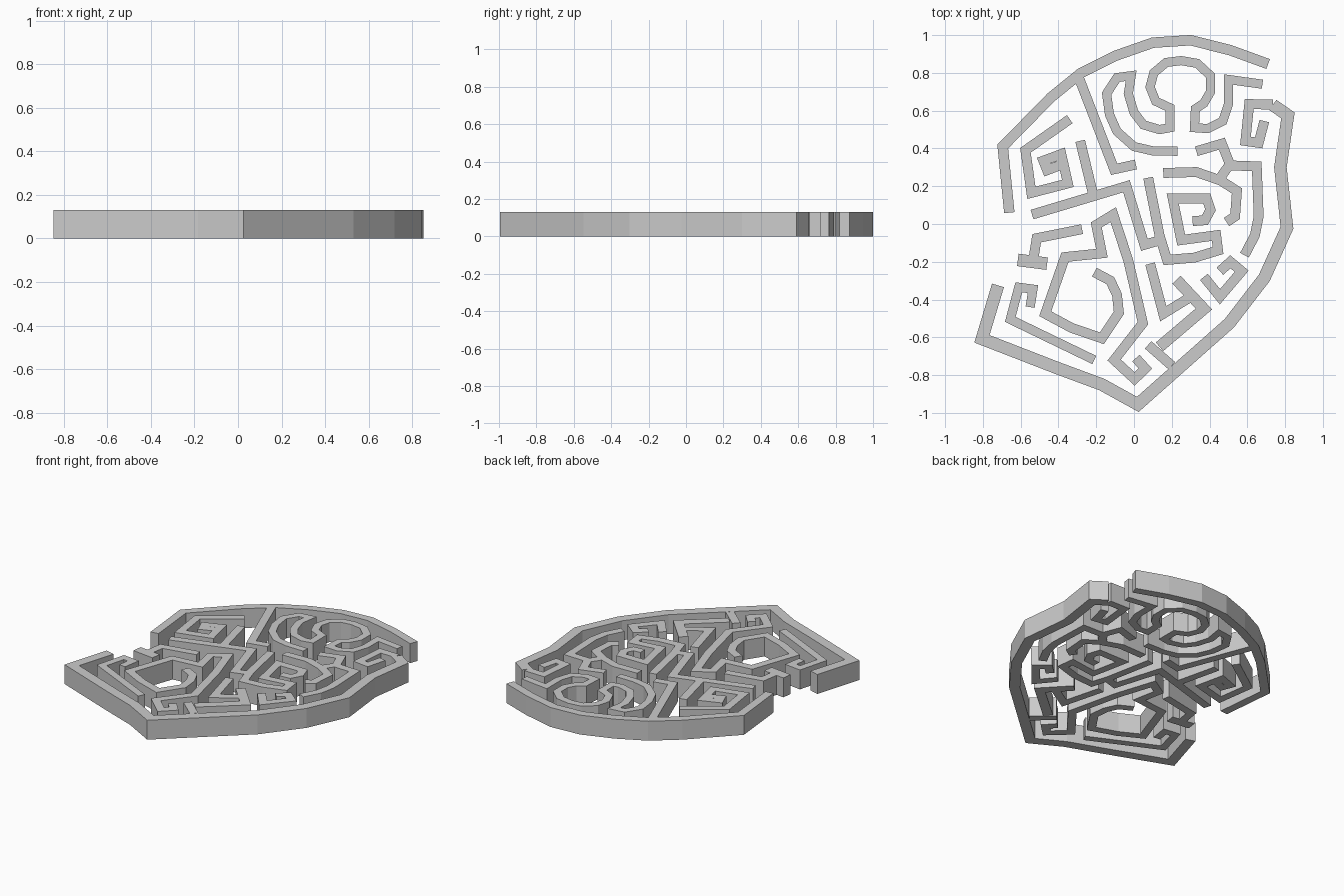
import bpy, bmesh
from mathutils import Vector

HEIGHT = 0.13


def wall(name, path, width=0.052):
    """Upright wall that follows a centre line, with mitred corners and square ends."""
    p = [Vector(q) for q in path]
    dirs = [(b - a).normalized() for a, b in zip(p, p[1:])]
    bm = bmesh.new()
    rings = []
    for i, q in enumerate(p):
        d0, d1 = dirs[max(i - 1, 0)], dirs[min(i, len(dirs) - 1)]
        n0, n1 = Vector((-d0.y, d0.x)), Vector((-d1.y, d1.x))
        m = (n0 + n1).normalized()
        off = m * (width / 2 / max(m.dot(n0), 0.4))
        a, b = q + off, q - off
        rings.append([bm.verts.new((v.x, v.y, z)) for v, z in
                      ((a, 0), (b, 0), (b, HEIGHT), (a, HEIGHT))])
    for r, s in zip(rings, rings[1:]):
        for k in range(4):
            bm.faces.new((r[k], r[(k + 1) % 4], s[(k + 1) % 4], s[k]))
    bm.faces.new(rings[0])
    bm.faces.new(rings[-1][::-1])
    bmesh.ops.recalc_face_normals(bm, faces=bm.faces)
    me = bpy.data.meshes.new(name)
    bm.to_mesh(me)
    bm.free()
    ob = bpy.data.objects.new(name, me)
    bpy.context.collection.objects.link(ob)
    return ob


# Outer boundary
wall("outer_wall_upper", [(-.66, .06), (-.695, .41), (-.44, .67), (-.28, .80), (-.10, .89),
                          (.10, .96), (.30, .973), (.51, .92), (.71, .847)], 0.055)
wall("outer_wall_lower", [(.735, .63), (.815, .575), (.775, .30), (.81, -.02), (.69, -.285),
                          (.505, -.525), (.02, -.955), (-.17, -.85), (-.40, -.765),
                          (-.805, -.608), (-.72, -.325)], 0.066)
wall("corner_spiral", [(.69, .545), (.66, .43), (.59, .44), (.61, .635), (.735, .632)])
wall("upper_spur", [(-.29, .77), (-.105, .29), (.01, .315)])
wall("lower_spur", [(.075, -.64), (.20, -.75)])

# Round chamber with its looping approach walls
wall("round_chamber", [(.23, .385), (.10, .387), (0, .41), (-.09, .49), (-.13, .58),
                       (-.145, .69), (-.09, .775), (-.015, .785), (-.03, .69), (0, .59),
                       (.05, .525), (.135, .50), (.19, .51), (.19, .615), (.115, .65),
                       (.085, .725), (.105, .80), (.17, .855), (.25, .865), (.335, .85),
                       (.405, .785), (.405, .70), (.37, .64), (.325, .61), (.32, .51),
                       (.39, .505), (.47, .545), (.50, .635), (.50, .765), (.68, .74)], 0.048)

# Left side
wall("left_spiral", [(-.34, .555), (-.575, .39), (-.543, .165), (-.35, .215), (-.385, .37),
                     (-.48, .335), (-.46, .285), (-.395, .31)])
wall("middle_wall", [(-.54, .05), (-.04, .20), (.055, -.11), (.14, -.085)])
wall("middle_wall_branch", [(-.285, .44), (-.215, .15)])
wall("left_hook", [(-.275, -.027), (-.515, -.075), (-.535, -.20)])
wall("left_hook_bar", [(-.615, -.19), (-.46, -.21)], 0.066)
wall("lower_left_spiral", [(-.55, -.44), (-.535, -.345), (-.61, -.335), (-.655, -.505),
                           (-.21, -.72)], 0.048)

# Large lower chamber, running on to a hooked tail
wall("lower_chamber", [(-.21, -.255), (-.125, -.30), (-.09, -.375), (-.08, -.47),
                       (-.17, -.605), (-.33, -.55), (-.47, -.475), (-.365, -.175),
                       (-.17, -.155), (-.20, -.005), (-.11, .05), (-.03, -.195),
                       (.047, -.525), (-.105, -.72), (.003, -.82), (.06, -.765),
                       (.01, -.71)])

# Right side
wall("centre_spiral", [(.075, .245), (.135, -.06), (.175, -.19), (.32, -.178),
                       (.445, -.14), (.435, -.06), (.25, -.085), (.205, .135), (.385, .135),
                       (.405, .075), (.375, .02), (.31, .015)])
wall("right_hook", [(.155, .27), (.33, .275), (.46, .23), (.545, .175), (.535, .04),
                    (.49, .01)])
wall("right_sweep", [(.33, .385), (.465, .425), (.51, .31), (.65, .305), (.66, .04),
                     (.64, -.06), (.585, -.165)])
wall("right_link", [(.51, .32), (.45, .235)])
wall("lower_right_angle", [(.085, -.21), (.155, -.475), (.31, -.38)])
wall("lower_right_tee", [(.225, -.295), (.37, -.45), (.135, -.65)], 0.06)
wall("lower_right_spiral", [(.37, -.28), (.455, -.385), (.57, -.25), (.51, -.20),
                            (.455, -.25)])
